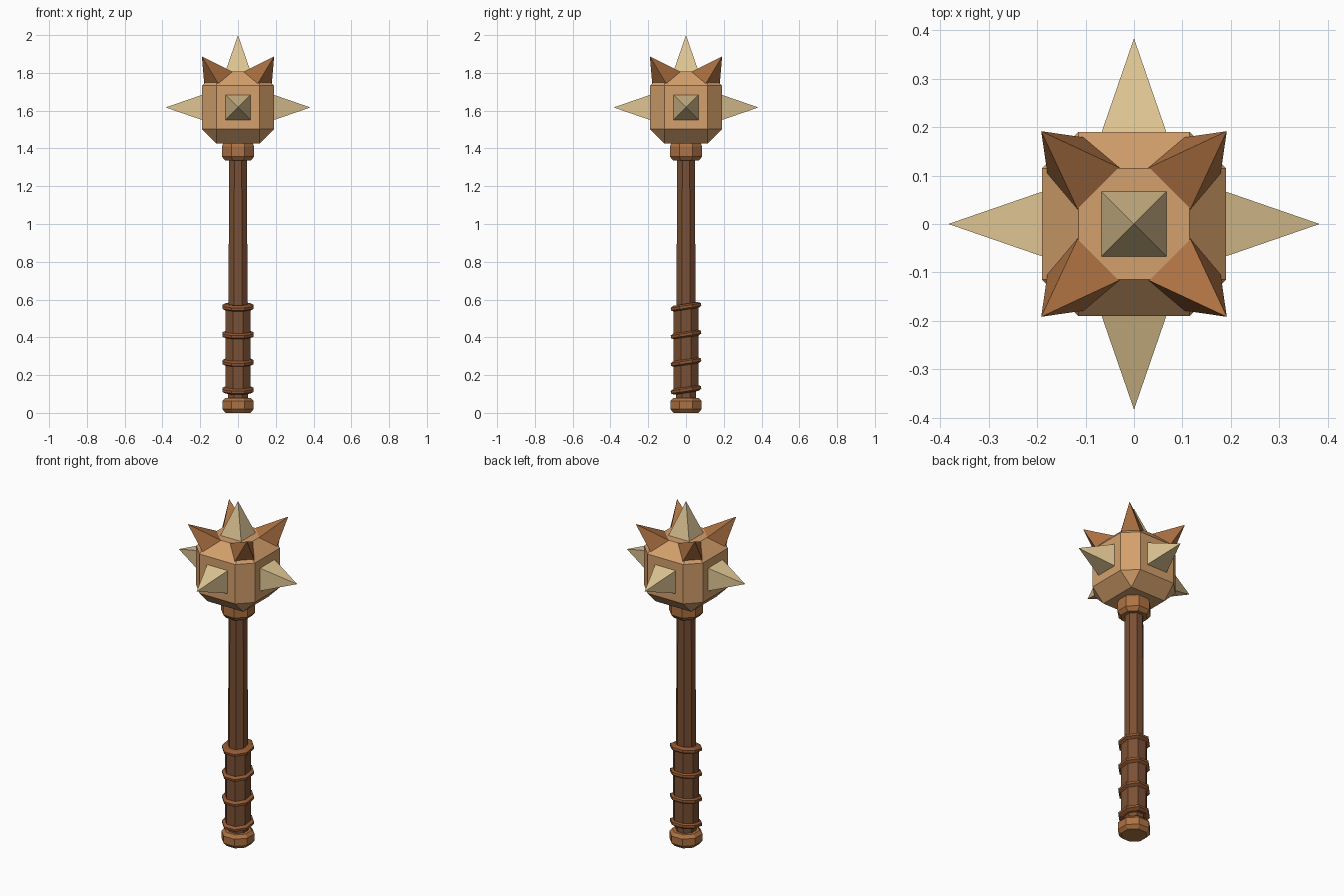
import bpy, bmesh
from math import pi, cos, radians
from mathutils import Matrix

cube = bpy.data.objects.get("Cube")
if cube:
    bpy.data.objects.remove(cube, do_unlink=True)


def material(name, *rgb):
    # 8-bit display colour to linear
    lin = [((c / 255 + 0.055) / 1.055) ** 2.4 for c in rgb] + [1]
    m = bpy.data.materials.new(name)
    m.use_nodes = True
    m.diffuse_color = lin
    m.node_tree.nodes["Principled BSDF"].inputs["Base Color"].default_value = lin
    return m


head_wood = material("light wood", 212, 160, 108)
bone = material("bone", 222, 196, 146)
copper = material("copper brown", 174, 114, 67)
dark_wood = material("dark wood", 122, 80, 52)
band_leather = material("band leather", 146, 88, 50)


def add_object(name, bm, mat, matrix=Matrix()):
    bmesh.ops.recalc_face_normals(bm, faces=bm.faces)
    mesh = bpy.data.meshes.new(name)
    bm.to_mesh(mesh)
    bm.free()
    mesh.materials.append(mat)
    ob = bpy.data.objects.new(name, mesh)
    ob.matrix_world = matrix
    bpy.context.collection.objects.link(ob)
    return ob


def octagonal(name, profile, mat, matrix=Matrix()):
    """Eight-sided solid from (half width, height) pairs, flats facing front."""
    bm = bmesh.new()
    rings = []
    for half, z in profile:
        made = bmesh.ops.create_circle(bm, segments=8, radius=half / cos(pi / 8),
                                       matrix=Matrix.Translation((0, 0, z)) @ Matrix.Rotation(pi / 8, 4, 'Z'))
        rings.append(made["verts"])
    for low, high in zip(rings, rings[1:]):
        for i in range(8):
            j = (i + 1) % 8
            bm.faces.new((low[i], low[j], high[j], high[i]))
    bm.faces.new(rings[0])
    bm.faces.new(rings[-1])
    return add_object(name, bm, mat, matrix)


# Shaft, pommel and collar
octagonal("shaft", [(0.052, 0.04), (0.047, 1.45)], dark_wood)
octagonal("pommel", [(0.066, 0), (0.083, 0.02), (0.083, 0.062), (0.068, 0.08)], copper)
octagonal("collar", [(0.068, 1.335), (0.085, 1.357), (0.085, 1.41), (0.07, 1.45)], copper)

# Grip with four tilted bands
octagonal("grip", [(0.066, 0.115), (0.066, 0.565)], dark_wood)
for n in range(4):
    place = Matrix.Translation((0, 0, 0.122 + n * 0.1465)) @ Matrix.Rotation(radians(9), 4, 'X')
    octagonal(f"grip_band_{n + 1}", [(0.064, -0.016), (0.081, -0.007), (0.081, 0.007), (0.064, 0.016)],
              band_leather, place)

# Head: cube with cut edges and corners
CENTRE, SIDE, FLAT, REACH = 1.617, 0.19, 0.115, 0.383
bm = bmesh.new()
signs = (-1, 1)
for axis in range(3):
    for a in signs:
        for b in signs:
            for c in signs:
                co = [a * FLAT, b * FLAT, c * FLAT]
                co[axis] *= SIDE / FLAT
                bm.verts.new(co)
bmesh.ops.convex_hull(bm, input=bm.verts)
bmesh.ops.dissolve_limit(bm, angle_limit=radians(2), verts=bm.verts, edges=bm.edges)
add_object("head", bm, head_wood, Matrix.Translation((0, 0, CENTRE)))


def spike(name, mat, tilt, turn):
    """Four-sided spike pointing away from the head centre."""
    bm = bmesh.new()
    half = 0.067
    base = [bm.verts.new((x * half, y * half, SIDE - 0.001))
            for x, y in ((-1, -1), (1, -1), (1, 1), (-1, 1))]
    tip = bm.verts.new((0, 0, REACH))
    bm.faces.new(base)
    for i in range(4):
        bm.faces.new((base[i], base[(i + 1) % 4], tip))
    place = (Matrix.Translation((0, 0, CENTRE)) @ Matrix.Rotation(radians(turn), 4, 'Z')
             @ Matrix.Rotation(radians(tilt), 4, 'Y'))
    add_object(name, bm, mat, place)


# Bone spikes on the faces, copper spikes on the upper corners
spike("top_spike", bone, 0, 0)
for n in range(4):
    spike(f"side_spike_{n + 1}", bone, 90, 90 * n)
    spike(f"corner_spike_{n + 1}", copper, 45, 45 + 90 * n)
